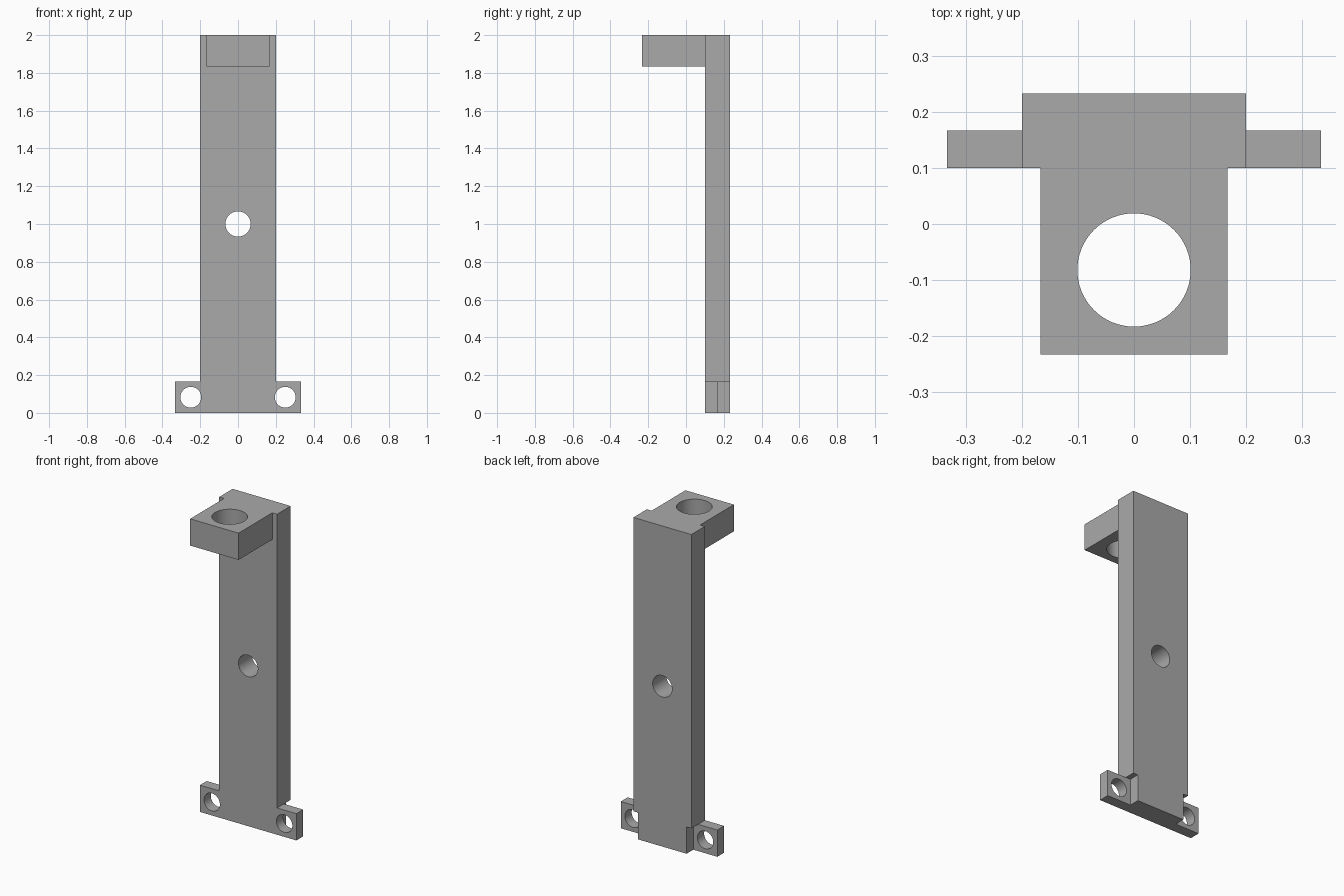
import bpy
import bmesh
from math import pi
from mathutils import Matrix, Vector

if "Cube" in bpy.data.objects:
    bpy.data.objects.remove(bpy.data.objects["Cube"], do_unlink=True)

grey = bpy.data.materials.new("plain grey")
grey.use_nodes = True
colour = (0.4, 0.4, 0.4, 1)
grey.diffuse_color = colour
grey.node_tree.nodes["Principled BSDF"].inputs["Base Color"].default_value = colour


def add_object(name, bm):
    bmesh.ops.recalc_face_normals(bm, faces=bm.faces)
    mesh = bpy.data.meshes.new(name)
    bm.to_mesh(mesh)
    bm.free()
    mesh.materials.append(grey)
    obj = bpy.data.objects.new(name, mesh)
    bpy.context.collection.objects.link(obj)
    return obj


def box(name, low, high):
    low, high = Vector(low), Vector(high)
    bm = bmesh.new()
    bmesh.ops.create_cube(bm, size=1, matrix=Matrix.Translation((low + high) / 2)
                          @ Matrix.Diagonal((*(high - low), 1)))
    return add_object(name, bm)


def drill(name, centre, radius, upright=False):
    turn = Matrix() if upright else Matrix.Rotation(pi / 2, 4, "X")
    bm = bmesh.new()
    bmesh.ops.create_cone(bm, cap_ends=True, segments=64, radius1=radius,
                          radius2=radius, depth=0.5,
                          matrix=Matrix.Translation(centre) @ turn)
    return add_object(name, bm)


def combine(target, tool, operation):
    mod = target.modifiers.new(tool.name, "BOOLEAN")
    mod.operation = operation
    mod.solver = "EXACT"
    mod.object = tool
    bpy.context.view_layer.objects.active = target
    bpy.ops.object.modifier_apply(modifier=mod.name)
    bpy.data.objects.remove(tool, do_unlink=True)


FRONT, STEP, BACK = 0.1, 0.167, 0.233
TAB_TOP = 0.167

# Upright column
bracket = box("bracket", (-0.2, FRONT, 0), (0.2, BACK, 2))

# Rear corner notches behind the foot tabs
for side in (-1, 1):
    x = sorted((side * 0.167, side * 0.3))
    combine(bracket, box("notch", (x[0], STEP, -0.1), (x[1], 0.3, TAB_TOP)), "DIFFERENCE")

# Foot tabs and top arm
combine(bracket, box("foot_tabs", (-0.333, FRONT, 0), (0.333, STEP, TAB_TOP)), "UNION")
combine(bracket, box("top_arm", (-0.167, -BACK, 1.833), (0.167, 0.15, 2)), "UNION")

# Round holes through the tabs, column and arm
for side in (-1, 1):
    combine(bracket, drill("tab_hole", (side * 0.25, 0.13, 0.083), 0.055), "DIFFERENCE")
combine(bracket, drill("column_hole", (0, 0.16, 1), 0.067), "DIFFERENCE")
combine(bracket, drill("arm_hole", (0, -0.082, 1.92), 0.101, upright=True), "DIFFERENCE")

# Smooth hole walls, crisp edges
bpy.ops.object.select_all(action="DESELECT")
bracket.select_set(True)
bpy.context.view_layer.objects.active = bracket
bpy.ops.object.shade_smooth_by_angle(angle=pi / 6)
